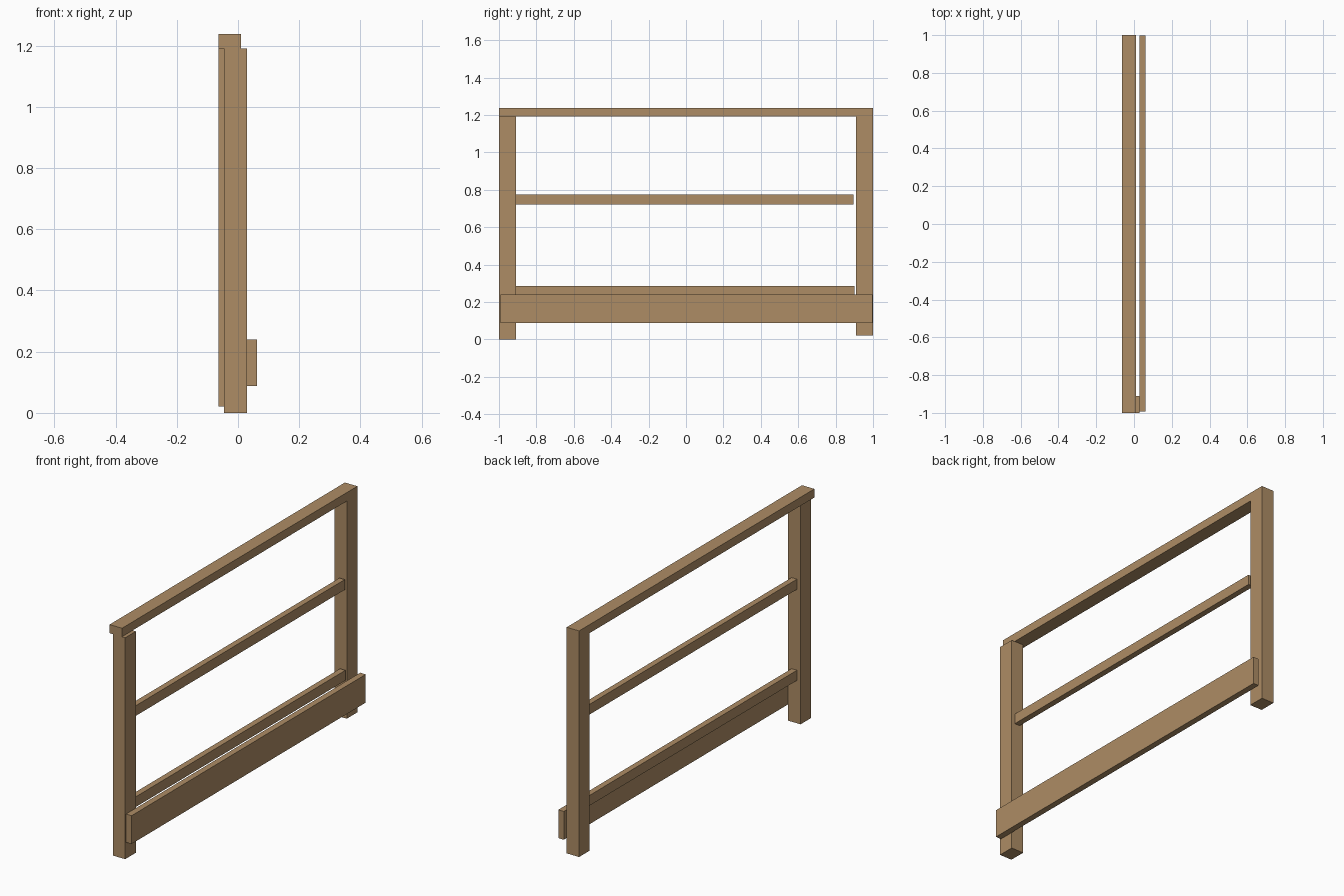
import bpy
import bmesh
from mathutils import Vector

default = bpy.data.objects.get("Cube")
if default:
    bpy.data.objects.remove(default, do_unlink=True)

# Single timber colour
wood = bpy.data.materials.new("light brown wood")
wood.use_nodes = True
colour = (0.42, 0.265, 0.13, 1)
wood.diffuse_color = colour
wood.node_tree.nodes["Principled BSDF"].inputs["Base Color"].default_value = colour


def beam(name, low, high):
    """Square-cut timber between two opposite corners."""
    low, high = Vector(low), Vector(high)
    bm = bmesh.new()
    bmesh.ops.create_cube(bm, size=1)
    bmesh.ops.scale(bm, vec=high - low, verts=bm.verts)
    mesh = bpy.data.meshes.new(name)
    bm.to_mesh(mesh)
    bm.free()
    mesh.materials.append(wood)
    obj = bpy.data.objects.new(name, mesh)
    obj.location = (low + high) / 2
    bpy.context.collection.objects.link(obj)
    return obj


# Upright posts, the back one set slightly to the side and shorter
beam("front_post", (-0.045, -1, 0), (0.029, -0.91, 1.191))
beam("back_post", (-0.064, 0.91, 0.021), (0.01, 1, 1.191))

# Handrail across both posts
beam("top_rail", (-0.064, -1, 1.191), (0.01, 1, 1.237))

# Slim rails between the posts
for name, start, end, bottom in (("middle_rail", -0.912, 0.895, 0.72),
                                 ("lower_rail", -0.91, 0.9, 0.23)):
    beam(name, (-0.023, start, bottom), (0.009, end, bottom + 0.055))

# Wide board fixed to the outside of the posts
beam("toe_board", (0.029, -0.993, 0.088), (0.062, 0.997, 0.24))
